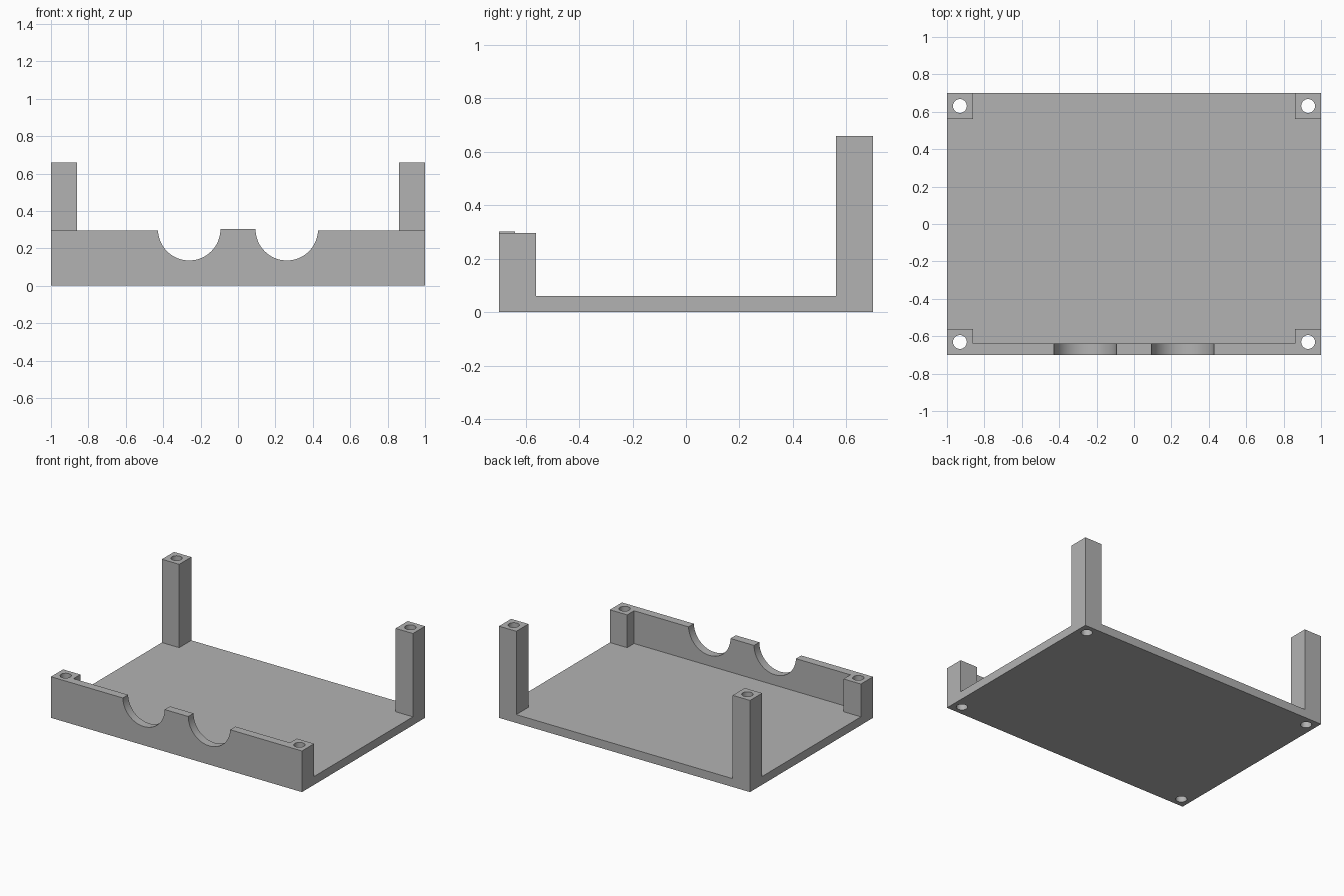
import bpy, bmesh, math
from mathutils import Vector

if "Cube" in bpy.data.objects:
    bpy.data.objects.remove(bpy.data.objects["Cube"], do_unlink=True)

HALF_X, HALF_Y = 1.0, 0.7
POST, FLOOR, WALL = 0.138, 0.06, 0.06
FRONT_H, BACK_H, TAB_H = 0.296, 0.66, 0.302
NOTCH_X, NOTCH_R = 0.261, 0.167

grey = bpy.data.materials.new("plain_grey")
grey.use_nodes = True
colour = (0.448, 0.448, 0.448, 1)
grey.diffuse_color = colour
grey.node_tree.nodes["Principled BSDF"].inputs["Base Color"].default_value = colour


def prism(name, outline, depth):
    """Solid made by sweeping a planar outline along a vector."""
    bm = bmesh.new()
    face = bm.faces.new([bm.verts.new(p) for p in outline])
    swept = bmesh.ops.extrude_face_region(bm, geom=[face], use_keep_orig=True)
    moved = [v for v in swept["geom"] if isinstance(v, bmesh.types.BMVert)]
    bmesh.ops.translate(bm, verts=moved, vec=Vector(depth))
    bmesh.ops.recalc_face_normals(bm, faces=bm.faces)
    mesh = bpy.data.meshes.new(name)
    bm.to_mesh(mesh)
    bm.free()
    mesh.materials.append(grey)
    obj = bpy.data.objects.new(name, mesh)
    bpy.context.collection.objects.link(obj)
    return obj


def block(name, x0, x1, y0, y1, z0, z1):
    corners = [(x0, y0, z0), (x1, y0, z0), (x1, y1, z0), (x0, y1, z0)]
    return prism(name, corners, (0, 0, z1 - z0))


def combine(target, tool, operation):
    """Apply a boolean and discard the tool object."""
    mod = target.modifiers.new(operation.lower(), "BOOLEAN")
    mod.operation, mod.object, mod.solver = operation, tool, "EXACT"
    bpy.context.view_layer.objects.active = target
    bpy.ops.object.modifier_apply(modifier=mod.name)
    bpy.data.objects.remove(tool, do_unlink=True)


# Floor plate
tray = block("tray", -HALF_X, HALF_X, -HALF_Y, HALF_Y, 0, FLOOR)


# Front wall: raised middle tab between two half-round notches
def notch(cx):
    steps = 32
    return [(cx + NOTCH_R * math.cos(a), -HALF_Y, TAB_H + NOTCH_R * math.sin(a))
            for a in (math.pi + math.pi * i / steps for i in range(steps + 1))]


def trim(points, outer):
    points[outer] = (points[outer][0], -HALF_Y, FRONT_H)
    return points


outline = [(-HALF_X, -HALF_Y, 0), (-HALF_X, -HALF_Y, FRONT_H)]
outline += trim(notch(-NOTCH_X), 0) + trim(notch(NOTCH_X), -1)
outline += [(HALF_X, -HALF_Y, FRONT_H), (HALF_X, -HALF_Y, 0)]
combine(tray, prism("front_wall", outline, (0, WALL, 0)), "UNION")

# Corner posts, short in front and tall behind
corners = [(sx, sy) for sx in (-1, 1) for sy in (-1, 1)]
for sx, sy in corners:
    xs = sorted((sx * HALF_X, sx * (HALF_X - POST)))
    ys = sorted((sy * HALF_Y, sy * (HALF_Y - POST)))
    height = BACK_H if sy > 0 else FRONT_H
    combine(tray, block("post", *xs, *ys, 0, height), "UNION")

# Screw holes running through every post
for sx, sy in corners:
    cx, cy = sx * (HALF_X - POST / 2), sy * (HALF_Y - POST / 2)
    ring = [(cx + 0.037 * math.cos(a), cy + 0.037 * math.sin(a), -0.1)
            for a in (math.tau * i / 32 for i in range(32))]
    combine(tray, prism("hole_cutter", ring, (0, 0, 1)), "DIFFERENCE")

# Smooth the round surfaces, keep the corners crisp
bpy.ops.object.select_all(action="DESELECT")
tray.select_set(True)
bpy.context.view_layer.objects.active = tray
bpy.ops.object.shade_smooth_by_angle(angle=math.radians(30))
